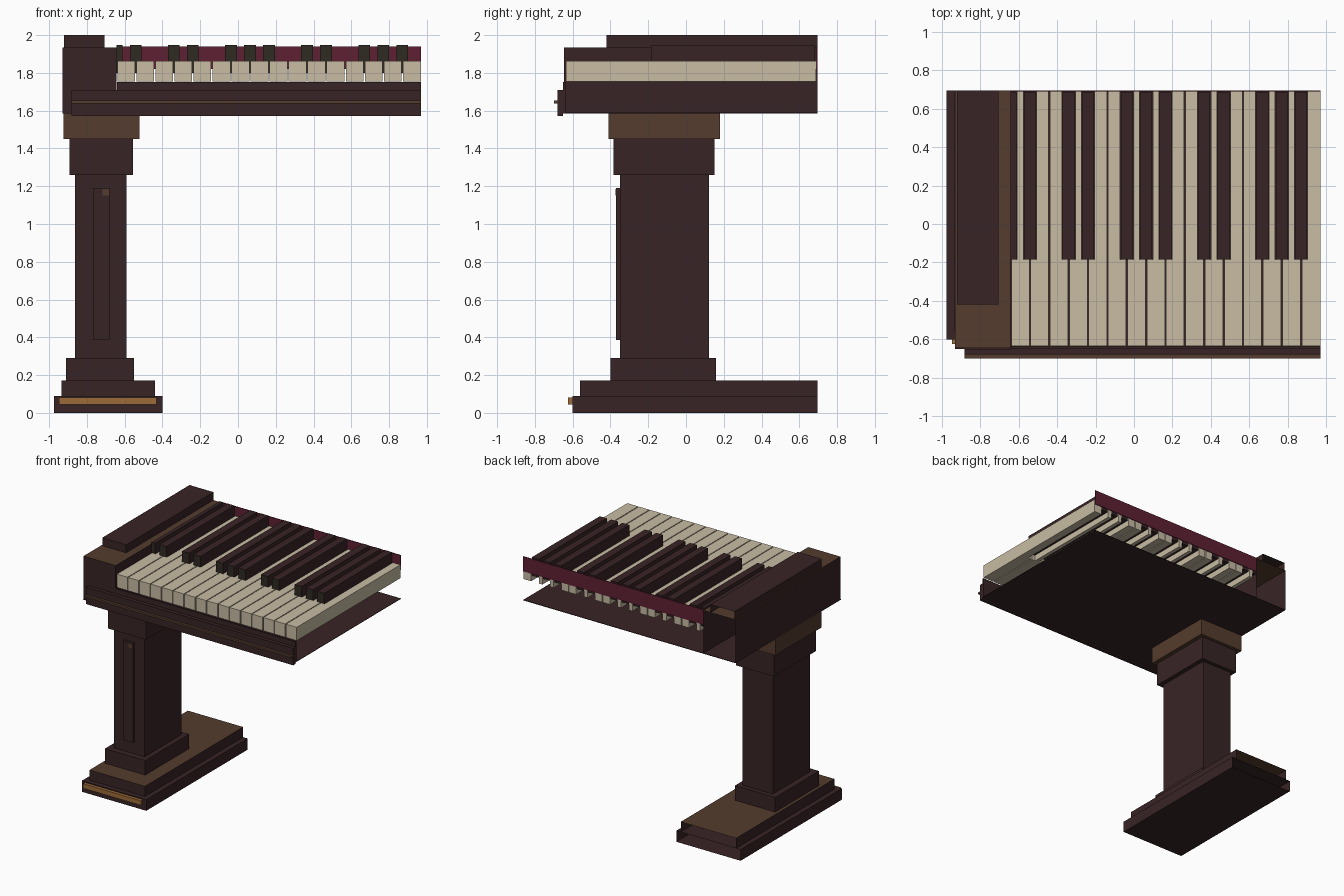
import bpy, bmesh
from mathutils import Vector

cube = bpy.data.objects.get("Cube")
if cube:
    bpy.data.objects.remove(cube, do_unlink=True)


def material(name, hex_colour):
    """Flat material from an sRGB hex colour, stored as linear values."""
    lin = []
    for i in (0, 2, 4):
        c = int(hex_colour[i:i + 2], 16) / 255
        lin.append(c / 12.92 if c <= 0.04045 else ((c + 0.055) / 1.055) ** 2.4)
    m = bpy.data.materials.new(name)
    m.use_nodes = True
    m.diffuse_color = (*lin, 1)
    bsdf = next(n for n in m.node_tree.nodes if n.type == 'BSDF_PRINCIPLED')
    bsdf.inputs["Base Color"].default_value = (*lin, 1)
    bsdf.inputs["Roughness"].default_value = 0.8
    return m


DARK = material("dark wood", "382425")
BROWN = material("brown wood", "553C2D")
GOLD = material("brass", "9C6B38")
IVORY = material("ivory", "C8BCA4")
EBONY = material("ebony front", "2F2922")
RED = material("red felt", "5E2033")

DIRS = {"top": (0, 0, 1), "bottom": (0, 0, -1), "front": (0, -1, 0),
        "back": (0, 1, 0), "left": (1, 0, 0), "right": (-1, 0, 0)}


def add_box(bm, x, y, z, skip=()):
    """Axis-aligned box from (min, max) ranges, leaving out the skipped sides."""
    verts = bmesh.ops.create_cube(bm, size=1)["verts"]
    for v in verts:
        v.co = Vector((r[0] if c < 0 else r[1]) for c, r in zip(v.co, (x, y, z)))
    faces = {f for v in verts for f in v.link_faces}
    for f in faces:
        f.normal_update()
    drop = [f for f in faces if any(f.normal.dot(Vector(DIRS[s])) > 0.9 for s in skip)]
    if drop:
        bmesh.ops.delete(bm, geom=drop, context='FACES_ONLY')


def finish(name, bm, mat, side=None, side_mat=None):
    """Turn the bmesh into an object; faces on one side may use a second colour."""
    me = bpy.data.meshes.new(name)
    me.materials.append(mat)
    if side:
        me.materials.append(side_mat)
        for f in bm.faces:
            f.normal_update()
            f.material_index = int(f.normal.dot(Vector(DIRS[side])) > 0.9)
    bm.to_mesh(me)
    bm.free()
    ob = bpy.data.objects.new(name, me)
    bpy.context.collection.objects.link(ob)
    return ob


def box(name, x, y, z, mat=DARK, skip=(), side=None, side_mat=None):
    bm = bmesh.new()
    add_box(bm, x, y, z, skip)
    return finish(name, bm, mat, side, side_mat)


BACK = 0.695   # rear plane where the case is left open
END = 0.97     # open end of the keyboard

# Foot: two stepped slabs and a brass plate
box("foot_lower", (-0.975, -0.40), (-0.60, BACK), (0, 0.09), skip=("back",))
box("foot_upper", (-0.935, -0.44), (-0.56, BACK), (0.09, 0.172),
    skip=("back", "bottom"), side="top", side_mat=BROWN)
box("foot_plate", (-0.947, -0.432), (-0.625, -0.60), (0.045, 0.082), GOLD)

# Column with plinth, raised panel and stepped capital
box("column_plinth", (-0.91, -0.55), (-0.40, 0.16), (0.172, 0.29))
box("column_shaft", (-0.862, -0.59), (-0.35, 0.122), (0.29, 1.26))
box("column_panel", (-0.768, -0.68), (-0.37, -0.35), (0.387, 1.19))
box("panel_knob", (-0.717, -0.682), (-0.374, -0.37), (1.15, 1.185), BROWN)
box("capital_lower", (-0.892, -0.555), (-0.385, 0.152), (1.26, 1.45))
box("capital_upper", (-0.925, -0.522), (-0.41, 0.18), (1.45, 1.585), BROWN)

# Key bed: thin floor, front rail and moulding
box("bed_floor", (-0.93, END), (-0.65, BACK), (1.585, 1.589))
box("front_rail", (-0.64, END), (-0.65, -0.638), (1.589, 1.752))
box("rail_moulding", (-0.882, END), (-0.68, -0.65), (1.573, 1.71))
box("moulding_strip", (-0.882, END), (-0.70, -0.68), (1.638, 1.653), BROWN)

# Cheek block at the end of the keyboard, with a raised cap
box("cheek_block", (-0.93, -0.642), (-0.645, BACK), (1.589, 1.935),
    skip=("back", "bottom"), side="top", side_mat=BROWN)
box("cheek_cap", (-0.92, -0.706), (-0.42, BACK), (1.935, 2.0),
    skip=("back", "bottom"))

# Keys: naturals are notched beside each sharp
COUNT, X0 = 16, -0.642
PITCH = (END - X0) / COUNT
SHARPS = (0, 1, 3, 4, 6, 7, 8, 10, 11, 13, 14, 15)
HALF, GAP = 0.031, 0.0035
SHARP_FRONT, KEY_BACK = -0.185, 0.688

naturals = bmesh.new()
for i in range(COUNT):
    a = X0 + i * PITCH + GAP
    b = X0 + (i + 1) * PITCH - (GAP if i < COUNT - 1 else 0)
    ta = a + (HALF if i in SHARPS else 0)
    tb = b - (HALF if i + 1 in SHARPS else 0)
    add_box(naturals, (a, b), (-0.635, SHARP_FRONT), (1.755, 1.863))
    add_box(naturals, (ta, tb), (SHARP_FRONT, KEY_BACK), (1.755, 1.863), skip=("front",))
finish("natural_keys", naturals, IVORY)

sharps = bmesh.new()
for k in SHARPS:
    c = X0 + k * PITCH
    add_box(sharps, (max(c - HALF, X0), c + HALF), (SHARP_FRONT, KEY_BACK - 0.004),
            (1.80, 1.948))
finish("sharp_keys", sharps, DARK, "front", EBONY)

# Felt strip closing the back of the keys
box("felt_strip", (-0.642, END), (0.689, BACK), (1.82, 1.94), RED)
